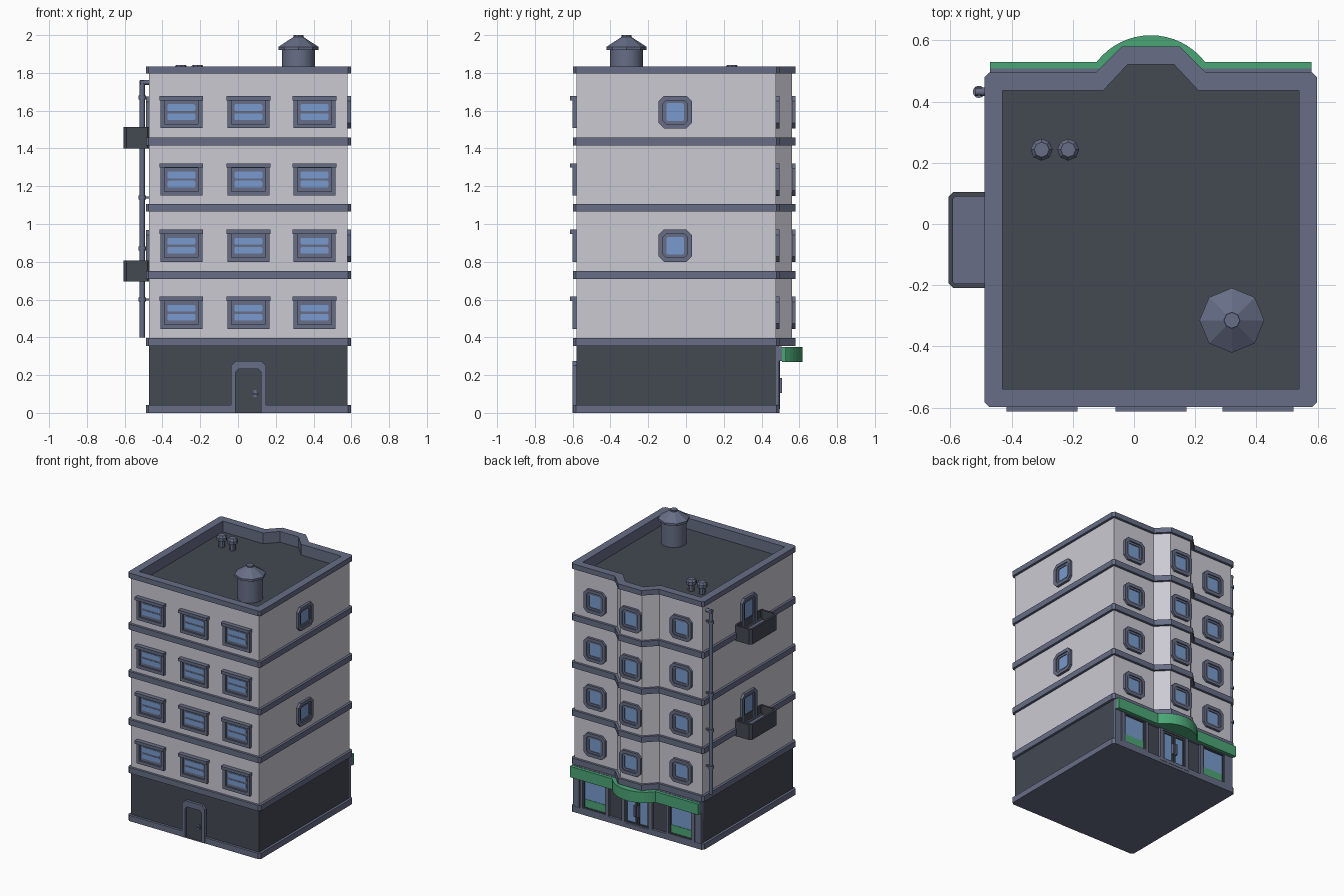
import bpy, bmesh
from math import sin, cos, pi, radians
from mathutils import Matrix, Vector

cube = bpy.data.objects.get("Cube")
if cube:
    bpy.data.objects.remove(cube, do_unlink=True)


def material(name, *rgb):
    m = bpy.data.materials.new(name)
    m.use_nodes = True
    m.diffuse_color = (*rgb, 1)
    m.node_tree.nodes["Principled BSDF"].inputs["Base Color"].default_value = (*rgb, 1)
    return m


WALL = material("pale_wall", .60, .59, .65)
TRIM = material("slate_trim", .135, .155, .24)
DARK = material("charcoal", .056, .065, .083)
GLASS = material("blue_glass", .19, .33, .62)
GREEN = material("shop_green", .07, .38, .18)


def prism(name, pts, z0, z1, mat, M=Matrix(), hole=None, top=1.0, smooth=False):
    """Extrude a 2D outline from z0 to z1, optionally hollow or tapered."""
    bm = bmesh.new()

    def loop(points, z, s=1.0):
        return [bm.verts.new((x * s, y * s, z)) for x, y in points]

    def bridge(a, b):
        n = len(a)
        for i in range(n):
            bm.faces.new((a[i], a[(i + 1) % n], b[(i + 1) % n], b[i]))

    low, high = loop(pts, z0), loop(pts, z1, top)
    bridge(low, high)
    if hole:
        low_in, high_in = loop(hole, z0), loop(hole, z1)
        bridge(low_in, high_in)
        bridge(low, low_in)
        bridge(high, high_in)
    else:
        bm.faces.new(low)
        bm.faces.new(high)
    bmesh.ops.remove_doubles(bm, verts=bm.verts, dist=1e-5)
    bmesh.ops.recalc_face_normals(bm, faces=bm.faces)
    bm.transform(M)
    me = bpy.data.meshes.new(name)
    bm.to_mesh(me)
    bm.free()
    me.materials.append(mat)
    ob = bpy.data.objects.new(name, me)
    bpy.context.collection.objects.link(ob)
    if smooth:
        bpy.ops.object.select_all(action='DESELECT')
        ob.select_set(True)
        bpy.context.view_layer.objects.active = ob
        bpy.ops.object.shade_smooth_by_angle(angle=radians(40))
    return ob


def rect(w, h, c=0.0, x=0.0, y=0.0):
    """Centred rectangle with chamfered corners."""
    a, b = w / 2, h / 2
    return [(x + px, y + py) for px, py in (
        (-a, c - b), (c - a, -b), (a - c, -b), (a, c - b),
        (a, b - c), (a - c, b), (c - a, b), (-a, b - c))]


def ngon(r, n):
    return [(r * cos(2 * pi * i / n), r * sin(2 * pi * i / n)) for i in range(n)]


def box(name, x0, x1, y0, y1, z0, z1, mat, M=Matrix()):
    return prism(name, [(x0, y0), (x1, y0), (x1, y1), (x0, y1)], z0, z1, mat, M)


CX = .055
X0, X1, Y0, Y1, BAY = -.47, .58, -.58, .477, .562


def outline(o, c=0.0, bay=True, notch=False):
    """Building footprint grown by o, with the rear bay or the door notch."""
    l, r, f, b = X0 - o, X1 + o, Y0 - o, Y1 + o
    pts = [(l, f + c), (l + c, f)]
    if notch:
        pts += [(CX - .068, f), (CX - .068, Y0), (CX + .068, Y0), (CX + .068, f)]
    pts += [(r - c, f), (r, f + c), (r, b - c), (r - c, b)]
    if bay:
        root, tip = .172 + .43 * o, .089 + .34 * o
        pts += [(CX + root, b), (CX + tip, BAY + o), (CX - tip, BAY + o), (CX - root, b)]
    return pts + [(l + c, b), (l, b - c)]


def on_wall(side, along, z):
    """Matrix: local x along the wall, y up, z outward."""
    spot, turn = {"front": ((along, Y0, z), 0), "right": ((X1, along, z), 90),
                  "back": ((along, Y1, z), 180), "bay": ((along, BAY, z), 180),
                  "left": ((X0, along, z), -90)}[side]
    return (Matrix.Translation(Vector(spot)) @ Matrix.Rotation(radians(turn), 4, 'Z')
            @ Matrix.Rotation(pi / 2, 4, 'X'))


# Main body, bands and roof
prism("base_band", outline(.018, .015, False, True), 0, .043, TRIM)
prism("ground_floor", outline(0, 0, False), .04, .36, DARK)
prism("upper_walls", outline(0), .37, 1.81, WALL, hole=outline(-.02))
for z in (.355, .71, 1.065, 1.416):
    prism("floor_band", outline(.018, .015), z, z + .042, TRIM)
prism("roof_deck", outline(-.03), 1.70, 1.755, DARK)
prism("parapet_lining", outline(-.015), 1.74, 1.80, TRIM, hole=outline(-.04))
prism("parapet_cap", outline(.018, .015), 1.797, 1.835, TRIM, hole=outline(-.04))

ROWS = (.53, .885, 1.235, 1.592)
COLUMNS = (-.30, CX, .405)


# Windows
def square_window(name, M, h=.172):
    prism(name + "_frame", rect(.175, h, .028), -.005, .018, TRIM, M, hole=rect(.128, h - .047, .016))
    prism(name + "_sash", rect(.13, h - .045, .016), -.005, .010, TRIM, M, hole=rect(.095, h - .077, .008))
    prism(name + "_glass", rect(.1, h - .07), -.005, .004, GLASS, M)


for z in ROWS:
    for x in COLUMNS:
        M = on_wall("front", x, z)
        prism("front_window_frame", rect(.222, .17), -.005, .020, TRIM, M, hole=rect(.178, .124))
        prism("front_window_sash", rect(.18, .126), -.005, .007, TRIM, M)
        for v in (-.024, .024):
            prism("front_window_glass", rect(.148, .036, .006, 0, v), 0, .010, GLASS, M)
        box("front_window_hood", -.116, .116, .063, .085, 0, .033, TRIM, M)
        square_window("rear_window", on_wall("bay" if x == CX else "back", x, z))
for z in (ROWS[1], ROWS[3]):
    square_window("side_window", on_wall("right", -.057, z))

# Balconies with their doors
for z in (.695, 1.40):
    M = Matrix.Translation((-.535, -.0525, 0))
    prism("balcony_rail", rect(.142, .315, .016), z, z + .113, DARK, M, hole=rect(.112, .285, .006))
    prism("balcony_floor", rect(.13, .305, .014), z + .005, z + .045, TRIM, M)
    square_window("balcony_door", on_wall("left", -.0525, z + .147), .255)

# Front door
M = on_wall("front", CX, 0)
outer = [(-.092, 0), (-.092, .25), (-.068, .275), (.068, .275), (.092, .25), (.092, 0)]
inner = [(-.068, 0), (-.068, .215), (-.053, .232), (.053, .232), (.068, .215), (.068, 0)]
prism("front_door_frame", outer, -.005, .020, TRIM, M, hole=inner)
prism("front_door_panel", inner, -.005, .005, DARK, M)
box("front_door_plate", .026, .044, .085, .12, .004, .010, TRIM, M)
box("front_door_handle", .026, .056, .098, .106, .010, .018, TRIM, M)

# Shop front
for x in (COLUMNS[0], COLUMNS[2]):
    M = on_wall("back", x, .16)
    prism("shop_window_frame", rect(.235, .24), -.005, .018, TRIM, M, hole=rect(.195, .22))
    prism("shop_window_sash", rect(.196, .222), -.005, .012, DARK, M, hole=rect(.165, .205))
    prism("shop_window_glass", rect(.17, .21), -.005, .005, GLASS, M)
    box("shop_window_panel", -.083, .083, -.103, -.045, 0, .008, GREEN, M)
M = on_wall("back", CX, .15)
prism("shop_door_frame", rect(.25, .26), -.005, .020, TRIM, M, hole=rect(.2, .23))
for s in (-1, 1):
    prism("shop_door_leaf", rect(.098, .23, 0, s * .05), -.005, .014, DARK, M, hole=rect(.07, .2, 0, s * .05))
    prism("shop_door_glass", rect(.075, .205, 0, s * .05), -.005, .006, GLASS, M)
    box("shop_door_handle", s * .012 - .006, s * .012 + .006, -.045, .035, .01, .032, TRIM, M)
for x in (X0 + .025, X1 - .025):
    box("corner_pilaster", -.025, .025, .04, .357, -.01, .016, TRIM, on_wall("back", x, 0))

# Shop canopy with a curved middle
R, SPAN = .2236, radians(52.3)
arc = [(CX + R * sin(SPAN * i / 8), .3934 + R * cos(SPAN * i / 8)) for i in range(-8, 9)]
prism("shop_canopy", [(X0, .507), (X0, .53)] + arc + [(X1, .53), (X1, .507)], .27, .35, GREEN)
box("canopy_backing", X0, X1, .465, .508, .275, .352, TRIM)

# Drainpipe with collars and top elbow
M = Matrix.Translation((-.507, .432, 0))
prism("drainpipe", ngon(.0135, 12), .40, 1.76, TRIM, M, smooth=True)
for z in (.60, .87, 1.14, 1.67):
    prism("pipe_collar", ngon(.02, 12), z - .01, z + .01, TRIM, M, smooth=True)
    box("pipe_bracket", 0, .04, -.006, .006, z - .006, z + .006, TRIM, M)
prism("pipe_elbow", ngon(.0135, 12), -.005, .05, TRIM, on_wall("left", .432, 1.75), smooth=True)

# Roof tower and small vents
M = Matrix.Translation((.32, -.315, 0))
prism("tower_body", ngon(.087, 16), 1.75, 1.93, TRIM, M, smooth=True)
prism("tower_rim", ngon(.106, 8), 1.922, 1.938, TRIM, M)
prism("tower_roof", ngon(.106, 8), 1.938, 1.99, TRIM, M, top=.25)
prism("tower_knob", ngon(.026, 8), 1.985, 2.0, TRIM, M)
for x in (-.302, -.215):
    M = Matrix.Translation((x, .243, 0))
    prism("vent_neck", ngon(.022, 8), 1.75, 1.81, TRIM, M)
    prism("vent_cap", ngon(.036, 8), 1.805, 1.828, TRIM, M)
    prism("vent_top", ngon(.036, 8), 1.828, 1.843, TRIM, M, top=.68)
